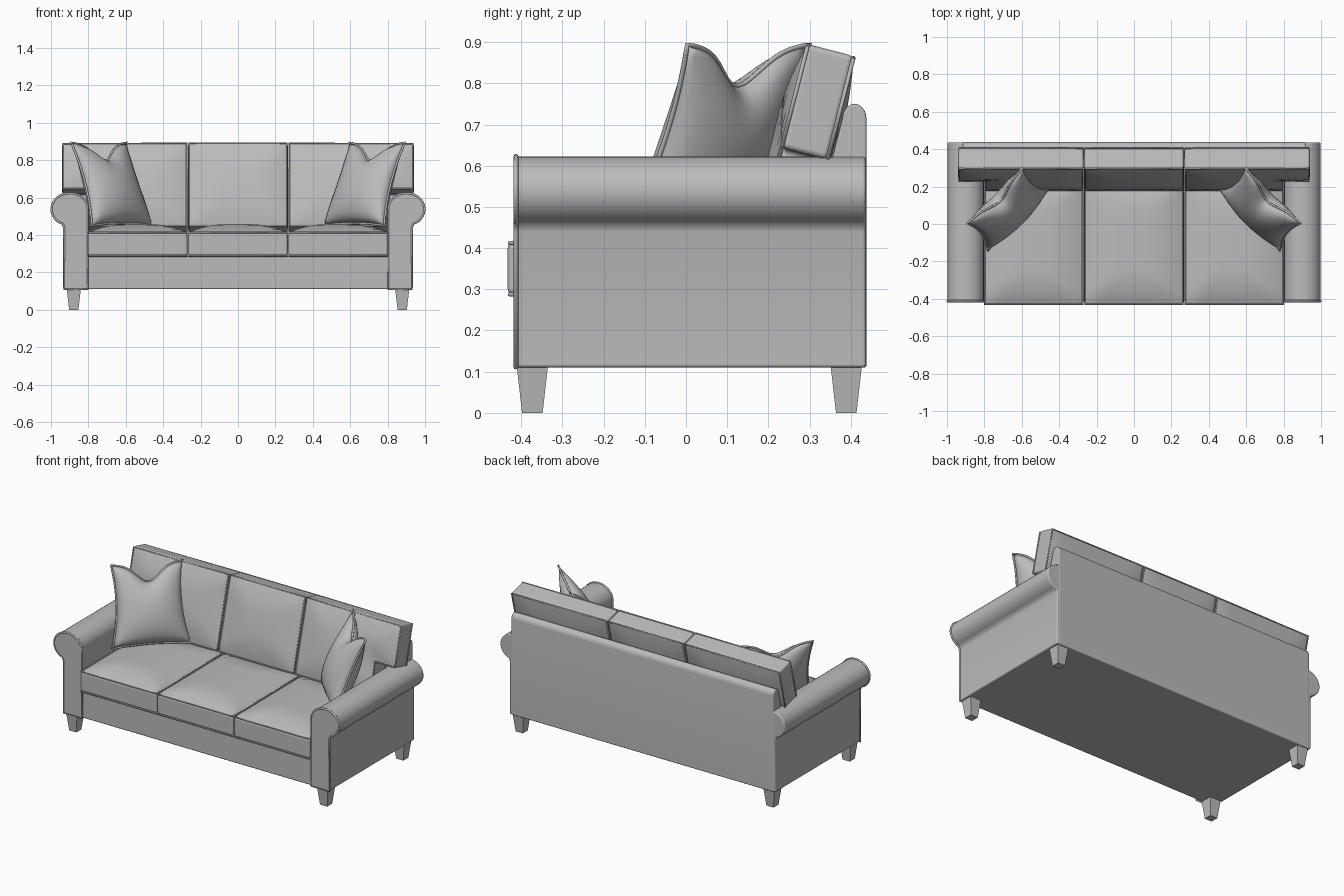
import bpy, bmesh, math
from mathutils import Vector, Matrix

cube = bpy.data.objects.get("Cube")
if cube:
    bpy.data.objects.remove(cube, do_unlink=True)

GREY = (0.5, 0.5, 0.5, 1.0)
fabric = bpy.data.materials.new("grey_fabric")
fabric.diffuse_color = GREY
fabric.use_nodes = True
shader = next(n for n in fabric.node_tree.nodes if n.type == 'BSDF_PRINCIPLED')
shader.inputs["Base Color"].default_value = GREY
shader.inputs["Roughness"].default_value = 0.8


def finish(name, bm, bevel=0.0, smooth=True, angle=50, segments=3):
    bmesh.ops.recalc_face_normals(bm, faces=bm.faces)
    me = bpy.data.meshes.new(name)
    bm.to_mesh(me)
    bm.free()
    me.materials.append(fabric)
    for p in me.polygons:
        p.use_smooth = smooth
    ob = bpy.data.objects.new(name, me)
    bpy.context.collection.objects.link(ob)
    if bevel:
        m = ob.modifiers.new("soft_edges", 'BEVEL')
        m.width, m.segments = bevel, segments
        m.limit_method, m.angle_limit = 'ANGLE', math.radians(angle)
        m.harden_normals = True
    return ob


def box(name, lo, hi, bevel):
    bm = bmesh.new()
    lo, hi = Vector(lo), Vector(hi)
    bmesh.ops.create_cube(bm, size=1, matrix=Matrix.Translation((lo + hi) / 2)
                          @ Matrix.Diagonal((*(hi - lo), 1)))
    return finish(name, bm, bevel)


def prism(name, outline, shift, bevel):
    """Extrude a closed outline of 3D points by the vector shift."""
    bm = bmesh.new()
    face = bm.faces.new([bm.verts.new(p) for p in outline])
    out = bmesh.ops.extrude_face_region(bm, geom=[face])["geom"]
    bmesh.ops.translate(bm, vec=shift,
                        verts=[g for g in out if isinstance(g, bmesh.types.BMVert)])
    return finish(name, bm, bevel)


def piping(name, points, matrix=Matrix(), radius=0.005):
    """Thin round welt along a closed path."""
    cu = bpy.data.curves.new(name, 'CURVE')
    cu.dimensions = '3D'
    cu.bevel_depth, cu.bevel_resolution = radius, 2
    sp = cu.splines.new('POLY')
    sp.points.add(len(points) - 1)
    for p, co in zip(sp.points, points):
        p.co = (*co, 1)
    sp.use_cyclic_u = True
    cu.materials.append(fabric)
    ob = bpy.data.objects.new(name, cu)
    bpy.context.collection.objects.link(ob)
    ob.matrix_world = matrix


def steps(*stops):
    """Evenly subdivided grid lines that pass through every stop."""
    out = [stops[0]]
    for a, b in zip(stops, stops[1:]):
        n = max(2, round((b - a) / 0.045))
        out += [a + (b - a) * i / n for i in range(1, n + 1)]
    return out


def cushion(name, us, vs, outline, keep, thick, puffs, matrix):
    """Boxed cushion: grid in local x/y, thickness in z, crowned away from its rim."""
    bm = bmesh.new()
    grid = {}

    def vert(i, j):
        if (i, j) not in grid:
            grid[i, j] = bm.verts.new((us[i], vs[j], -thick / 2))
        return grid[i, j]
    for i in range(len(us) - 1):
        for j in range(len(vs) - 1):
            if keep((us[i] + us[i + 1]) / 2, (vs[j] + vs[j + 1]) / 2):
                bm.faces.new([vert(i, j), vert(i + 1, j), vert(i + 1, j + 1), vert(i, j + 1)])
    rim = [v.co.copy() for v in bm.verts if v.is_boundary]
    lift = {v: min((v.co - r).length for r in rim) for v in bm.verts}
    heights = {tuple(v.co.xy): 1 - (1 - min(d / 0.2, 1)) ** 2 for v, d in lift.items()}
    out = bmesh.ops.extrude_face_region(bm, geom=bm.faces[:])["geom"]
    bmesh.ops.translate(bm, vec=(0, 0, thick),
                        verts=[g for g in out if isinstance(g, bmesh.types.BMVert)])
    for v in bm.verts:
        h = heights[tuple(v.co.xy)]
        v.co.z += puffs[1] * h if v.co.z > 0 else -puffs[0] * h
    finish(name, bm, 0.014).matrix_world = matrix
    mid = Vector((sum(us) / len(us), sum(vs) / len(vs)))
    for side, z in (("lower", -thick / 2), ("upper", thick / 2)):
        pts = [(u - math.copysign(0.004, u - mid.x), v - math.copysign(0.004, v - mid.y), z)
               for u, v in outline]
        piping(f"{name}_{side}_welt", pts, matrix)


# Base and back frame
box("base", (-0.92, -0.41, 0.11), (0.92, 0.43, 0.285), 0.008)
back = [(0.35, 0.11), (0.438, 0.11), (0.438, 0.715)]
back += [(0.409 + 0.029 * math.cos(a), 0.715 + 0.035 * math.sin(a))
         for a in (math.pi * k / 10 for k in range(1, 10))]
back += [(0.38, 0.715), (0.35, 0.6)]
prism("back_frame", [(-0.918, y, z) for y, z in back], (1.836, 0, 0), 0.006)

# Rolled arms: keyhole section swept from front to back
roll = [(0.9 + 0.097 * math.cos(a), 0.538 + 0.085 * math.sin(a))
        for a in (math.radians(-68 + 248 * k / 24) for k in range(25))]
section = [(0.803, 0.11), (0.93, 0.11), (0.93, 0.44)] + roll
for s, side in ((1, "left"), (-1, "right")):
    prism(f"{side}_arm", [(s * x, -0.418, z) for x, z in section], (0, 0.855, 0), 0.008)
    piping(f"{side}_arm_welt", [(s * x, -0.413, z) for x, z in section], radius=0.006)

# Legs, tapered towards the floor
for s, side in ((1, "left"), (-1, "right")):
    for y, end in ((-0.373, "front"), (0.389, "back")):
        bm = bmesh.new()
        bmesh.ops.create_cube(bm, size=1)
        for v in bm.verts:
            w = 0.076 if v.co.z > 0 else 0.05
            v.co = (s * 0.878 + v.co.x * w, y + v.co.y * w, 0.115 if v.co.z > 0 else 0)
        finish(f"{side}_{end}_leg", bm, smooth=False)

# Seat and back cushions
TILT = Matrix.Translation((0, 0.237, 0.43)) @ Matrix.Rotation(math.pi / 2 - 0.25, 4, 'X')
for k, side in ((-1, "right"), (0, "middle"), (1, "left")):
    a, b = k * 0.536 - 0.266, k * 0.536 + 0.266
    cushion(f"{side}_seat_cushion", steps(a, b), steps(-0.433, 0.26),
            [(a, -0.433), (b, -0.433), (b, 0.26), (a, 0.26)], lambda u, v: True,
            0.125, (0.0, 0.045), Matrix.Translation((0, 0, 0.35)))
    H, N = 0.465, 0.205
    if k == 0:
        us, outline = steps(a, b), [(a, 0), (b, 0), (b, H), (a, H)]
    else:
        us = steps(0.27, 0.8, 0.94)
        outline = [(0.27, 0), (0.8, 0), (0.8, N), (0.94, N), (0.94, H - 0.004), (0.27, H)]
        if k < 0:
            us = [-u for u in reversed(us)]
            outline = [(-u, v) for u, v in outline]
    cushion(f"{side}_back_cushion", us, steps(0, N, H), outline,
            lambda u, v: abs(u) < 0.8 or v > N, 0.115, (0.018, 0.03), TILT)

# Throw pillows: pinched corners, dented top edge, leaning into the sofa corners
across = Vector((-1, 1, 0)).normalized()
up = Vector((0.12, 0.12, 0.42)).normalized()
out_dir = across.cross(up)
centre = Vector((0.68, 0.088, 0.672))
M = 20


def pillow_point(s, i, j, face):
    u, v = 2 * i / M - 1, 2 * j / M - 1
    x = u * (0.222 - 0.012 * v) * (1 - 0.13 * (1 - v * v))
    y = v * 0.24 * (1 - 0.06 * (1 - u * u))
    y -= 0.095 * math.exp(-(u / 0.42) ** 2) * max(0, (v + 0.3) / 1.3) ** 2
    t = 0.088 * ((1 - u * u) * (1 - v * v)) ** 0.55 * (1 - 0.15 * v)
    p = centre + across * x + up * y + out_dir * t * face
    return Vector((s * p.x, p.y, p.z))


for s, side in ((1, "left"), (-1, "right")):
    bm = bmesh.new()
    for f in (1, -1):
        g = [[bm.verts.new(pillow_point(s, i, j, f)) for j in range(M + 1)] for i in range(M + 1)]
        for i in range(M):
            for j in range(M):
                bm.faces.new((g[i][j], g[i + 1][j], g[i + 1][j + 1], g[i][j + 1]))
    bmesh.ops.remove_doubles(bm, verts=bm.verts, dist=0.0005)
    finish(f"{side}_pillow", bm)
    rim = ([(i, 0) for i in range(M)] + [(M, j) for j in range(M)]
           + [(i, M) for i in range(M, 0, -1)] + [(0, j) for j in range(M, 0, -1)])
    piping(f"{side}_pillow_welt", [pillow_point(s, i, j, 1) for i, j in rim], radius=0.006)
